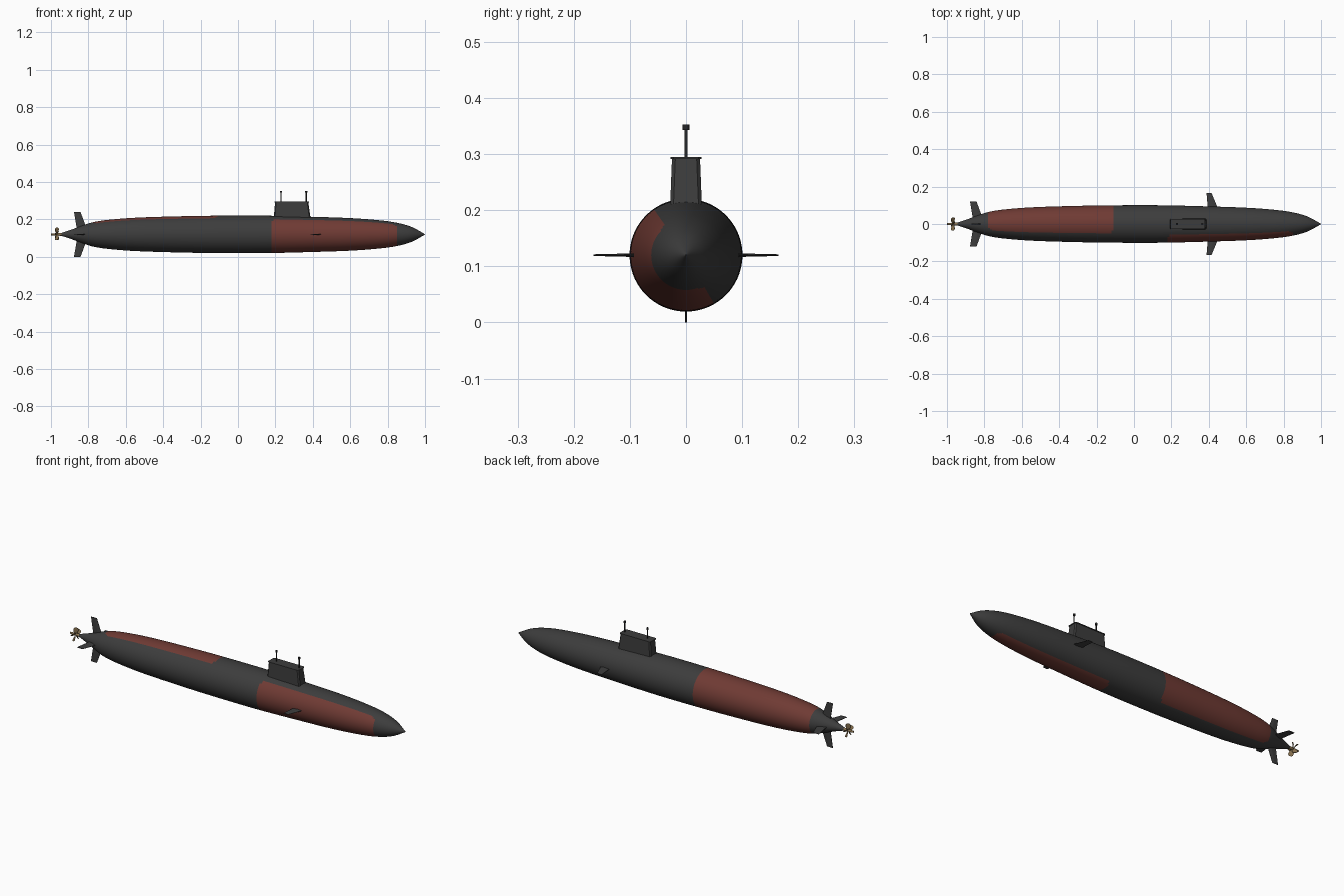
import bpy
import bmesh
from math import sin, cos, pi, radians, degrees, atan2
from mathutils import Matrix

old = bpy.data.objects.get("Cube")
if old:
    bpy.data.objects.remove(old)

AXIS_Z = 0.12


def material(name, rgb):
    m = bpy.data.materials.new(name)
    m.use_nodes = True
    m.diffuse_color = (*rgb, 1)
    bsdf = m.node_tree.nodes["Principled BSDF"]
    bsdf.inputs["Base Color"].default_value = (*rgb, 1)
    bsdf.inputs["Roughness"].default_value = 0.7
    return m


GREY = material("dark grey", (0.046, 0.046, 0.046))
RED = material("rust red", (0.16, 0.043, 0.034))
BRONZE = material("bronze", (0.25, 0.17, 0.08))
BLACK = material("soft black", (0.02, 0.02, 0.021))


def finish(bm, name, mats, smooth=None):
    bmesh.ops.recalc_face_normals(bm, faces=bm.faces)
    mesh = bpy.data.meshes.new(name)
    bm.to_mesh(mesh)
    bm.free()
    for m in mats:
        mesh.materials.append(m)
    ob = bpy.data.objects.new(name, mesh)
    bpy.context.collection.objects.link(ob)
    if smooth:
        bpy.ops.object.select_all(action="DESELECT")
        ob.select_set(True)
        bpy.context.view_layer.objects.active = ob
        bpy.ops.object.shade_smooth_by_angle(angle=radians(smooth))
    return ob


def loft(bm, sections):
    """Bridge equal-length closed loops of points and cap both ends."""
    rings = [[bm.verts.new(p) for p in s] for s in sections]
    n = len(rings[0])
    for a, b in zip(rings, rings[1:]):
        for i in range(n):
            j = (i + 1) % n
            bm.faces.new((a[i], a[j], b[j], b[i]))
    bm.faces.new(rings[0])
    bm.faces.new(rings[-1])


def circle(x, r, n):
    return [(x, r * cos(2 * pi * i / n), AXIS_Z + r * sin(2 * pi * i / n)) for i in range(n)]


# Hull profile: (x, radius), smoothed between the points
PROFILE = [(-0.95, 0.006), (-0.9, 0.022), (-0.84, 0.044), (-0.78, 0.064), (-0.7, 0.077),
           (-0.55, 0.089), (-0.3, 0.097), (-0.1, 0.1), (0.15, 0.1), (0.4, 0.094),
           (0.6, 0.087), (0.75, 0.076), (0.85, 0.062), (0.93, 0.039), (1.0, 0.001)]


def hull_radius(x):
    k = 0
    while k < len(PROFILE) - 2 and x > PROFILE[k + 1][0]:
        k += 1

    def slope(i):
        a, b = PROFILE[max(i - 1, 0)], PROFILE[min(i + 1, len(PROFILE) - 1)]
        return (b[1] - a[1]) / (b[0] - a[0])

    (xa, ra), (xb, rb) = PROFILE[k], PROFILE[k + 1]
    h = xb - xa
    t = (x - xa) / h
    return (ra * (1 + 2 * t) * (1 - t) ** 2 + rb * t * t * (3 - 2 * t)
            + h * t * (1 - t) * (slope(k) * (1 - t) - slope(k + 1) * t))


# Hull with two round-cornered red panels, each (x0, x1, start angle, end angle)
PANELS = [(0.18, 0.85, 125, 300), (-0.78, -0.11, -60, 120)]
CORNER = 0.03


def in_panel(c):
    angle = degrees(atan2(c.z - AXIS_Z, c.y))
    r = hull_radius(c.x)
    for x0, x1, a0, a1 in PANELS:
        a = (angle - a0) % 360
        dx = min(c.x - x0, x1 - c.x)
        da = radians(min(a, a1 - a0 - a)) * r
        if dx < 0 or da < 0:
            continue
        if dx < CORNER and da < CORNER and (CORNER - dx) ** 2 + (CORNER - da) ** 2 > CORNER ** 2:
            continue
        return True
    return False


bm = bmesh.new()
loft(bm, [circle(i / 100, hull_radius(i / 100), 72) for i in range(-95, 101)])
for f in bm.faces:
    f.material_index = int(in_panel(f.calc_center_median()))
finish(bm, "hull", [GREY, RED], 40)


# Fins: slim lens sections lofted outward, then turned about the hull axis
def fin(name, root, tip, angle):
    bm = bmesh.new()
    sections = []
    for x0, x1, reach, t in (root, tip):
        w = x1 - x0
        sections.append([(x0, -t / 4, reach), (x0 + w * 0.6, -t / 2, reach), (x1, -t / 8, reach),
                         (x1, t / 8, reach), (x0 + w * 0.6, t / 2, reach), (x0, t / 4, reach)])
    loft(bm, sections)
    turn = Matrix.Translation((0, 0, AXIS_Z)) @ Matrix.Rotation(radians(angle), 4, "X")
    bmesh.ops.transform(bm, matrix=turn, verts=bm.verts)
    finish(bm, name, [GREY])


for side, angle in (("upper", 0), ("right", 90), ("lower", 180), ("left", 270)):
    fin(side + "_tail_fin", (-0.86, -0.805, 0.02, 0.008), (-0.877, -0.842, 0.12, 0.003), angle)
for side, angle in (("right", 90), ("left", 270)):
    fin(side + "_bow_plane", (0.395, 0.45, 0.08, 0.007), (0.388, 0.415, 0.165, 0.003), angle)


# Sail: tapered block with cut corners
def outline(x0, x1, w, z, c):
    return [(x0 + c, -w, z), (x1 - c, -w, z), (x1, -w + c, z), (x1, w - c, z),
            (x1 - c, w, z), (x0 + c, w, z), (x0, w - c, z), (x0, -w + c, z)]


bm = bmesh.new()
loft(bm, [outline(0.19, 0.39, 0.029, 0.19, 0.006), outline(0.198, 0.376, 0.025, 0.292, 0.006)])
finish(bm, "sail", [GREY])
bm = bmesh.new()
loft(bm, [outline(0.195, 0.379, 0.028, 0.291, 0.006), outline(0.195, 0.379, 0.028, 0.295, 0.006)])
finish(bm, "sail_top_lip", [GREY])


def rod(name, r, depth, matrix, mat, r2=None):
    bm = bmesh.new()
    bmesh.ops.create_cone(bm, cap_ends=True, segments=16, radius1=r,
                          radius2=r if r2 is None else r2, depth=depth, matrix=matrix)
    finish(bm, name, [mat], 40)


# Masts with small heads
for place, x in (("aft", 0.23), ("forward", 0.365)):
    rod(place + "_mast", 0.003, 0.07, Matrix.Translation((x, 0, 0.315)), BLACK)
    rod(place + "_mast_head", 0.0058, 0.01, Matrix.Translation((x, 0, 0.348)), BLACK)

# Propeller: hub and twisted blades
ALONG = Matrix.Rotation(-pi / 2, 4, "Y")
rod("propeller_hub", 0.008, 0.06, Matrix.Translation((-0.97, 0, AXIS_Z)) @ ALONG, BRONZE, 0.005)
bm = bmesh.new()
BLADES = 5
for i in range(BLADES):
    sections = []
    for reach, half, pitch in ((0.004, 0.007, 60), (0.018, 0.012, 45), (0.03, 0.012, 35), (0.036, 0.006, 30)):
        spin = Matrix.Rotation(2 * pi * i / BLADES, 4, "X")
        place = Matrix.Translation((-0.968, 0, AXIS_Z)) @ spin @ Matrix.Rotation(radians(pitch), 4, "Z")
        corners = ((-half, -0.001), (half, -0.001), (half, 0.001), (-half, 0.001))
        sections.append([(place @ Matrix.Translation((u, v, reach))).translation for u, v in corners])
    loft(bm, sections)
finish(bm, "propeller_blades", [BRONZE], 30)
